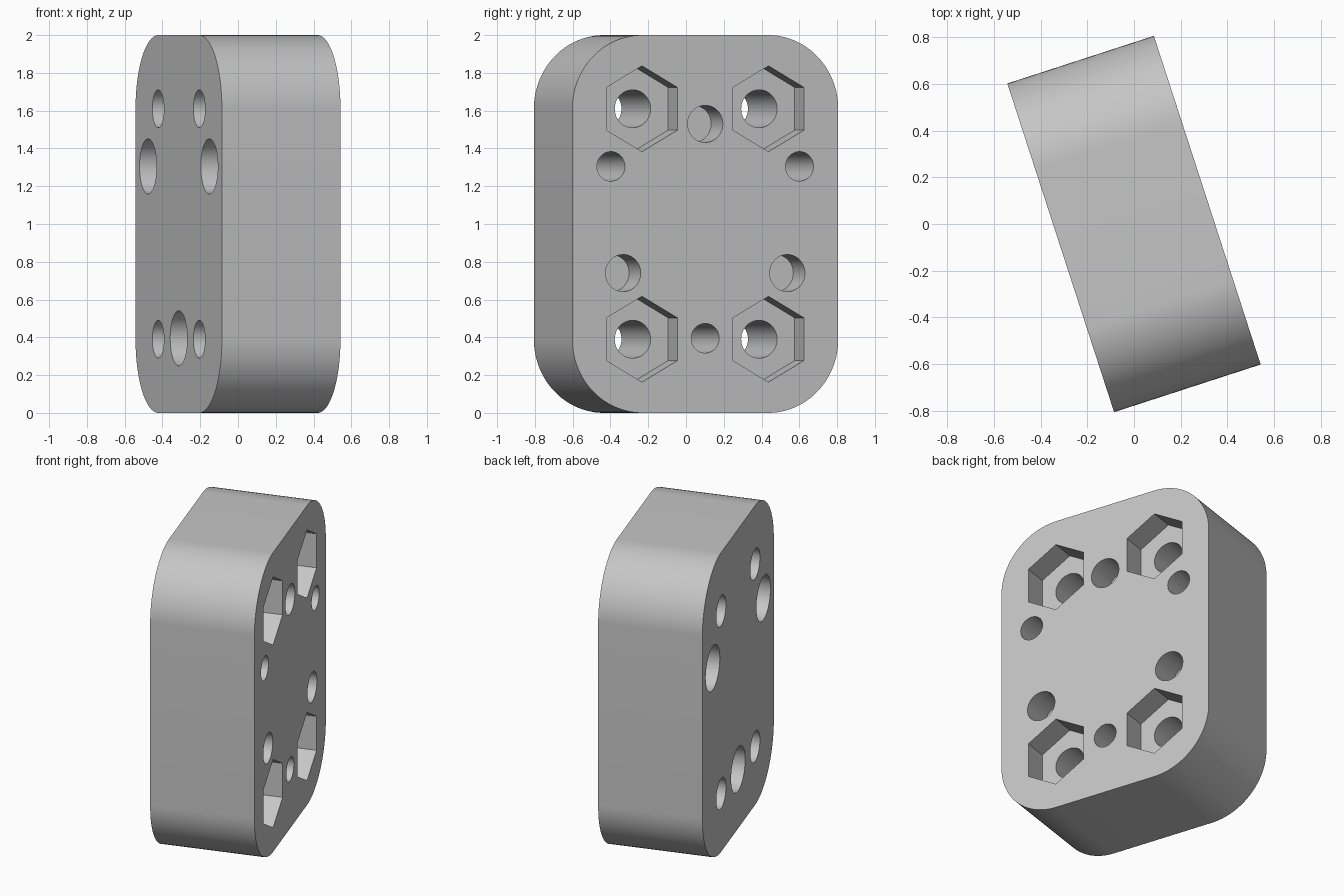
import bpy, bmesh, math
from mathutils import Matrix

if "Cube" in bpy.data.objects:
    bpy.data.objects.remove(bpy.data.objects["Cube"])

# Block size before it is turned about z
T, W, H, R = 0.66, 1.48, 2.0, 0.39
X = T / 2


def prism(name, profile, x0, x1):
    """Extrude a (y, z) profile along x from x0 to x1."""
    bm = bmesh.new()
    face = bm.faces.new([bm.verts.new((x0, y, z)) for y, z in profile])
    out = bmesh.ops.extrude_face_region(bm, geom=[face])
    verts = [g for g in out["geom"] if isinstance(g, bmesh.types.BMVert)]
    bmesh.ops.translate(bm, verts=verts, vec=(x1 - x0, 0, 0))
    bmesh.ops.recalc_face_normals(bm, faces=bm.faces)
    me = bpy.data.meshes.new(name)
    bm.to_mesh(me)
    bm.free()
    ob = bpy.data.objects.new(name, me)
    bpy.context.collection.objects.link(ob)
    return ob


def ring(y, z, r, n=48, start=0.0):
    return [(y + r * math.cos(start + 2 * math.pi * i / n),
             z + r * math.sin(start + 2 * math.pi * i / n)) for i in range(n)]


# Rounded mounting block
outline = []
for k, (sy, sz) in enumerate([(1, 1), (-1, 1), (-1, -1), (1, -1)]):
    for i in range(25):
        a = math.radians(90 * k + 90 * i / 24)
        outline.append((sy * (W / 2 - R) + R * math.cos(a),
                        H / 2 + sz * (H / 2 - R) + R * math.sin(a)))
block = prism("mounting_block", outline, -X, X)

cutters = []


def cut(profile, x0, x1):
    cutters.append(prism("hole_cutter", profile, x0, x1))


# Four through bolt holes with hexagonal nut pockets
for y in (-0.352, 0.352):
    for z in (0.39, 1.61):
        cut(ring(y, z, 0.1), -X - 0.1, X + 0.1)
        cut(ring(y, z, 0.227, 6, math.pi / 2), X - 0.16, X + 0.1)

# Three screw holes, counterbored from the back side
for y, z in ((-0.525, 1.305), (0.525, 1.305), (0, 0.395)):
    cut(ring(y, z, 0.078), -X - 0.1, X + 0.1)
    cut(ring(y, z, 0.146), -X - 0.1, -X + 0.17)

# Three blind round pockets
for y, z in ((0, 1.53), (-0.457, 0.74), (0.457, 0.74)):
    cut(ring(y, z, 0.098), X - 0.2, X + 0.1)

for c in cutters:
    c.hide_render = True
    m = block.modifiers.new("hole", 'BOOLEAN')
    m.operation = 'DIFFERENCE'
    m.solver = 'EXACT'
    m.object = c

bpy.context.view_layer.update()
deps = bpy.context.evaluated_depsgraph_get()
mesh = bpy.data.meshes.new_from_object(block.evaluated_get(deps))
block.modifiers.clear()
block.data = mesh
for c in cutters:
    bpy.data.objects.remove(c)

# Turn the block 18 degrees
mesh.transform(Matrix.Rotation(math.radians(18), 4, 'Z'))

grey = bpy.data.materials.new("light_grey")
grey.diffuse_color = (0.56, 0.56, 0.56, 1)
grey.use_nodes = True
grey.node_tree.nodes["Principled BSDF"].inputs["Base Color"].default_value = grey.diffuse_color
mesh.materials.clear()
mesh.materials.append(grey)

bpy.ops.object.select_all(action='DESELECT')
block.select_set(True)
bpy.context.view_layer.objects.active = block
bpy.ops.object.shade_smooth_by_angle(angle=math.radians(30))
